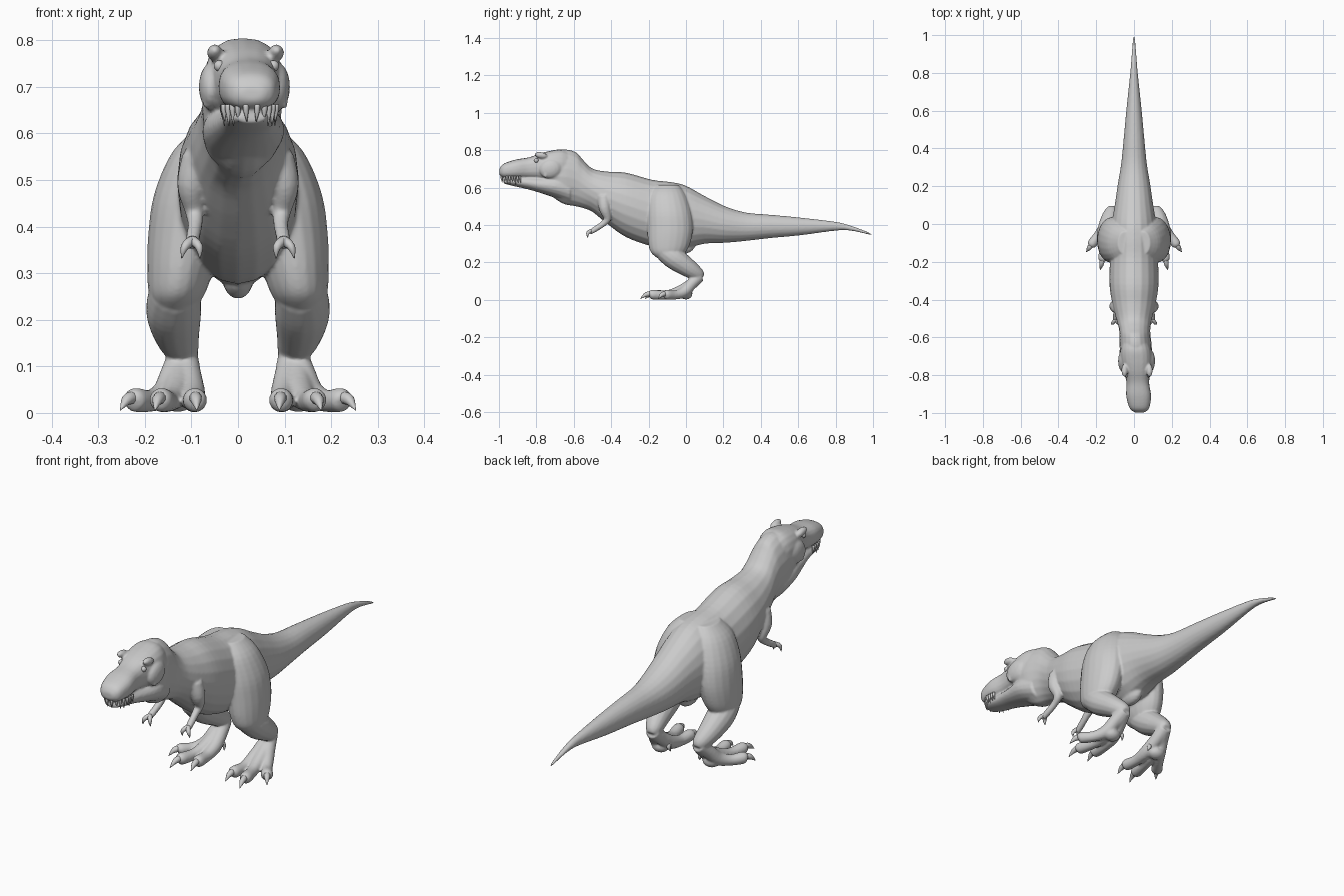
import bpy, bmesh, math
from mathutils import Vector, Matrix

if "Cube" in bpy.data.objects:
    bpy.data.objects.remove(bpy.data.objects["Cube"])

SEG = 20


def spline(keys, steps=4):
    """Catmull-Rom interpolation of tuples."""
    out = []
    for i in range(len(keys) - 1):
        a, b = keys[max(i - 1, 0)], keys[i]
        c, d = keys[i + 1], keys[min(i + 2, len(keys) - 1)]
        for k in range(steps):
            t = k / steps
            out.append([0.5 * (2 * q + (r - p) * t + (2 * p - 5 * q + 4 * r - s) * t * t
                               + (3 * q - p - 3 * r + s) * t ** 3)
                        for p, q, r, s in zip(a, b, c, d)])
    return out + [list(keys[-1])]


def skin(bm, rings):
    """Bridge a list of point rings and close both ends."""
    vs = [[bm.verts.new(p) for p in ring] for ring in rings]
    n = len(vs[0])
    for a, b in zip(vs, vs[1:]):
        for i in range(n):
            j = (i + 1) % n
            bm.faces.new((a[i], a[j], b[j], b[i]))
    bm.faces.new(vs[0])
    bm.faces.new(list(reversed(vs[-1])))


def turn(y):
    """The head looks slightly to one side."""
    return 0.03 * min(max((-0.5 - y) / 0.5, 0), 1)


def power(v, e):
    return math.copysign(abs(v) ** e, v)


def hull(bm, keys, e=1.0):
    """Loft along y from (y, bottom, top, half width) sections."""
    rings = []
    for y, zb, zt, hw in spline(keys):
        ring = []
        for i in range(SEG):
            a = 2 * math.pi * i / SEG
            ring.append((turn(y) + hw * power(math.cos(a), e), y,
                         (zb + zt) / 2 + (zt - zb) / 2 * power(math.sin(a), e)))
        rings.append(ring)
    skin(bm, rings)


def tube(bm, keys, side=1, seg=14, steps=4):
    """Round limb through (x, y, z, radius) points."""
    pts = spline([(x * side, y, z, r) for x, y, z, r in keys], steps)
    rings = []
    for i, p in enumerate(pts):
        t = Vector(pts[min(i + 1, len(pts) - 1)][:3]) - Vector(pts[max(i - 1, 0)][:3])
        u = t.cross(Vector((1, 0, 0))).normalized()
        v = t.cross(u).normalized()
        rings.append([Vector(p[:3]) + max(p[3], 0.0005) * (u * math.cos(a) + v * math.sin(a))
                      for a in (2 * math.pi * k / seg for k in range(seg))])
    skin(bm, rings)


def column(bm, keys, side):
    """Loft along z from (x, y, z, rx, ry) sections."""
    skin(bm, [[(side * x + rx * math.cos(a), y + ry * math.sin(a), z)
               for a in (2 * math.pi * k / SEG for k in range(SEG))]
              for x, y, z, rx, ry in spline(keys)])


def ball(bm, loc, size, tilt=0):
    m = (Matrix.Translation(loc) @ Matrix.Rotation(tilt, 4, 'X')
         @ Matrix.Diagonal((*size, 1)))
    bmesh.ops.create_uvsphere(bm, u_segments=16, v_segments=10, radius=1, matrix=m)


def finish(bm, name):
    bmesh.ops.recalc_face_normals(bm, faces=bm.faces)
    me = bpy.data.meshes.new(name)
    bm.to_mesh(me)
    bm.free()
    for p in me.polygons:
        p.use_smooth = True
    ob = bpy.data.objects.new(name, me)
    bpy.context.collection.objects.link(ob)
    return ob


body, claws, teeth, eyes = (bmesh.new() for _ in range(4))

# neck, torso and tail
hull(body, [(-.74, .57, .76, .07), (-.66, .515, .803, .085), (-.59, .50, .79, .082),
            (-.55, .49, .748, .084), (-.5, .47, .702, .095), (-.42, .405, .686, .115),
            (-.32, .335, .68, .13), (-.18, .285, .642, .127), (-.08, .275, .63, .122),
            (0, .275, .61, .118), (.1, .30, .555, .102), (.21, .305, .50, .086),
            (.32, .315, .467, .068), (.45, .33, .455, .055), (.61, .345, .44, .04),
            (.8, .37, .417, .02), (.88, .37, .397, .014), (.96, .353, .368, .008),
            (.995, .343, .35, .004)])
# pelvis bump between the legs
ball(body, (0, -.02, .295), (.035, .07, .05))

# skull and lower jaw
hull(body, [(-.998, .67, .70, .025), (-.975, .652, .728, .052), (-.91, .648, .75, .066),
            (-.84, .647, .762, .06), (-.78, .64, .783, .07), (-.72, .61, .798, .085),
            (-.66, .58, .804, .082), (-.6, .56, .78, .06)], 0.8)
hull(body, [(-.975, .622, .645, .03), (-.93, .61, .655, .05), (-.85, .592, .66, .058),
            (-.78, .572, .66, .072), (-.70, .545, .67, .088), (-.62, .515, .66, .08)])

for s in (1, -1):
    # cheeks, brow ridges and eyes
    ball(body, (turn(-.73) + s * .072, -.725, .70), (.026, .06, .05), .3)
    tube(body, [(.095, -.745, .69, .012), (.098, -.75, .67, .01), (.099, -.755, .655, .006)]
         if s > 0 else
         [(.062, -.745, .69, .012), (.066, -.75, .67, .01), (.068, -.755, .655, .006)], s)
    ball(body, (turn(-.77) + s * .066, -.775, .773), (.017, .035, .017), -.2)
    ball(eyes, (turn(-.80) + s * .058, -.80, .745), (.012, .012, .012))

    # thigh, shin
    column(body, [(.05, -.10, .615, .035, .06), (.075, -.10, .56, .066, .098),
                  (.1, -.09, .47, .08, .118), (.115, -.085, .38, .078, .122),
                  (.125, -.09, .30, .07, .112), (.132, -.095, .25, .058, .09),
                  (.137, -.09, .215, .035, .05)], s)
    tube(body, [(.135, -.115, .26, .055), (.138, -.06, .22, .06), (.132, .01, .172, .05),
                (.12, .065, .135, .036), (.118, .085, .118, .02)], s)

    # three toes running from the ankle, each with a claw
    for kx, ky, tx, ty in ((.1, -.03, .092, -.16), (.135, -.04, .165, -.18),
                           (.155, -.01, .222, -.105)):
        mx, my = (kx + tx) / 2, (ky + ty) / 2
        tube(body, [(.118, .07, .125, .032), ((.118 + kx) / 2, .03, .085, .03),
                    (kx, ky, .043, .03), (mx, my, .026, .024), (tx, ty, .028, .026),
                    (tx + (tx - mx) * .25, ty + (ty - my) * .25, .026, .014)], s)
        dx, dy = (tx - kx) * .35, (ty - ky) * .35
        tube(claws, [(tx, ty, .034, .014), (tx + dx * .7, ty + dy * .7, .028, .012),
                     (tx + dx * 1.3, ty + dy * 1.3, .006, .001)], s, 10)
    # heel pad and rear claw
    ball(body, (s * .13, 0, .032), (.04, .035, .03))
    tube(claws, [(.09, .0, .06, .012), (.08, .012, .04, .009), (.075, .005, .02, .001)], s, 8)

    # arm with two clawed fingers
    tube(body, [(.085, -.44, .55, .035), (.1, -.435, .49, .031), (.094, -.42, .435, .021),
                (.092, -.445, .405, .016), (.097, -.49, .375, .015), (.1, -.515, .36, .012)], s)
    for dx in (-.014, .016):
        tube(claws, [(.098, -.505, .37, .011), (.098 + dx, -.525, .357, .009),
                     (.1 + dx * 1.3, -.525, .332, .001)], s, 8)

    # upper teeth along the snout
    for i in range(8):
        y = -.985 + .014 * i
        hw = .012 + .044 * min(1, (i / 4) ** .7)
        ln = .034 if i in (2, 3, 5) else .025
        x = turn(y) + s * hw
        tube(teeth, [(x, y, .662, .006), (x, y, .65, .006),
                     (x - s * .002, y + .004, .65 - ln, .0008)], 1, 8, 2)

# fuse the body masses into one smooth skin
skin_ob = finish(body, "body")
rm = skin_ob.modifiers.new("Remesh", 'REMESH')
rm.mode = 'VOXEL'
rm.voxel_size = 0.0052
rm.use_smooth_shade = True
sm = skin_ob.modifiers.new("Smooth", 'SMOOTH')
sm.factor = 0.5
sm.iterations = 5

finish(claws, "claws")
finish(teeth, "teeth")
finish(eyes, "eyes")
